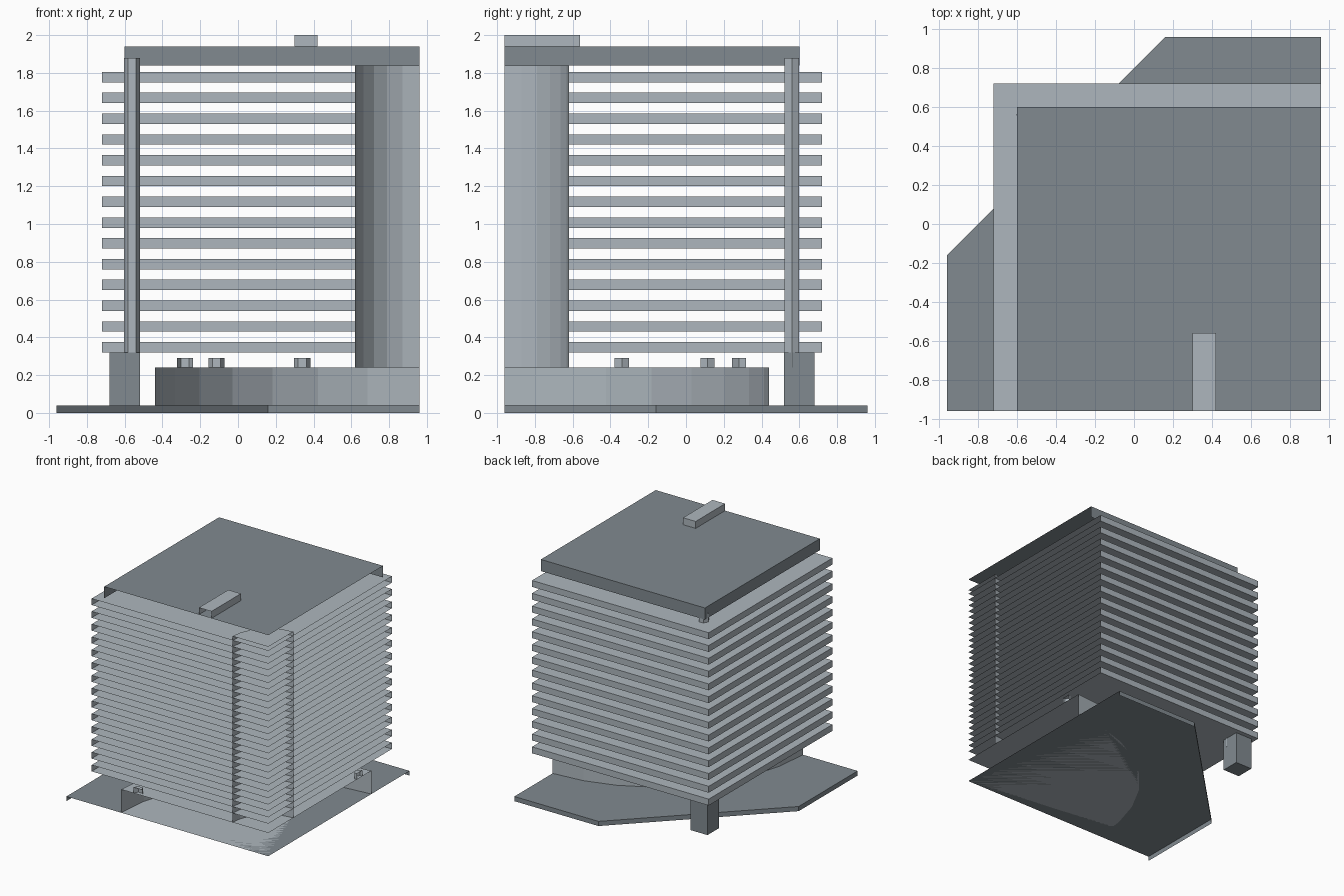
import bpy, bmesh
from math import cos, sin, pi, radians

if "Cube" in bpy.data.objects:
    bpy.data.objects.remove(bpy.data.objects["Cube"])

# The model is one quarter of a tower, open along two cutting planes
CX, CY = 0.96, -0.96


def material(name, rgb):
    m = bpy.data.materials.new(name)
    m.diffuse_color = (*rgb, 1)
    m.use_nodes = True
    m.node_tree.nodes["Principled BSDF"].inputs["Base Color"].default_value = m.diffuse_color
    return m


LIGHT = material("light_concrete", (0.42, 0.47, 0.51))
DARK = material("dark_concrete", (0.22, 0.255, 0.28))


def prism(name, pts, z0, z1, mat=LIGHT, bottom=True):
    """Extrude an outline; walls lying on the cutting planes are left open."""
    bm = bmesh.new()
    lo = [bm.verts.new((x, y, z0)) for x, y in pts]
    hi = [bm.verts.new((x, y, z1)) for x, y in pts]
    n = len(pts)
    for i in range(n):
        j = (i + 1) % n
        (ax, ay), (bx, by) = pts[i], pts[j]
        on_x = abs(ax - CX) < 1e-5 and abs(bx - CX) < 1e-5
        on_y = abs(ay - CY) < 1e-5 and abs(by - CY) < 1e-5
        if not (on_x or on_y):
            bm.faces.new((lo[i], lo[j], hi[j], hi[i]))
    bm.faces.new(hi)
    if bottom:
        bm.faces.new(lo[::-1])
    me = bpy.data.meshes.new(name)
    bm.to_mesh(me)
    bm.free()
    me.materials.append(mat)
    ob = bpy.data.objects.new(name, me)
    bpy.context.collection.objects.link(ob)
    return ob


def rect(x0, x1, y0, y1):
    return [(x0, y0), (x1, y0), (x1, y1), (x0, y1)]


def quarter(r, steps):
    """Quarter disc around the tower axis."""
    arc = [(CX + r * cos(pi / 2 + i * pi / 2 / steps),
            CY + r * sin(pi / 2 + i * pi / 2 / steps)) for i in range(steps + 1)]
    return [(CX, CY)] + arc


def hexagon(x, y, r=0.043):
    """Hexagon outline, clipped at the cutting planes."""
    return [(min(x + r * cos(i * pi / 3), CX), max(y + r * sin(i * pi / 3), CY))
            for i in range(6)]


# Chamfered ground plate
prism("ground_plate", [(-0.96, CY), (CX, CY), (CX, 0.96), (0.16, 0.96), (-0.96, -0.16)],
      0, 0.04, DARK, bottom=False)

# Round lobby and central core
prism("lobby_drum", quarter(1.4, 8), 0.04, 0.24)
prism("core", quarter(0.34, 6), 0.24, 1.84)

# Ring of short columns on the lobby roof
for k in range(4):
    a = radians(90 + 30 * k)
    prism(f"ring_column_{k + 1}", hexagon(CX + 1.24 * cos(a), CY + 1.24 * sin(a)), 0.24, 0.29)

# Floor slabs
for k in range(14):
    z = 0.32 + 0.11 * k
    prism(f"floor_slab_{k + 1}", rect(-0.72, CX, CY, 0.72), z, z + 0.055)

# Corner support
prism("corner_pier", rect(-0.68, -0.52, 0.52, 0.68), 0.04, 0.32, DARK)
prism("corner_column", hexagon(-0.561, 0.56), 0.24, 1.88)

# Roof and roof unit
prism("roof", rect(-0.6, CX, CY, 0.6), 1.84, 1.94, DARK, bottom=False)
prism("roof_unit", rect(0.3, 0.42, CY, -0.56), 1.94, 2.0)
